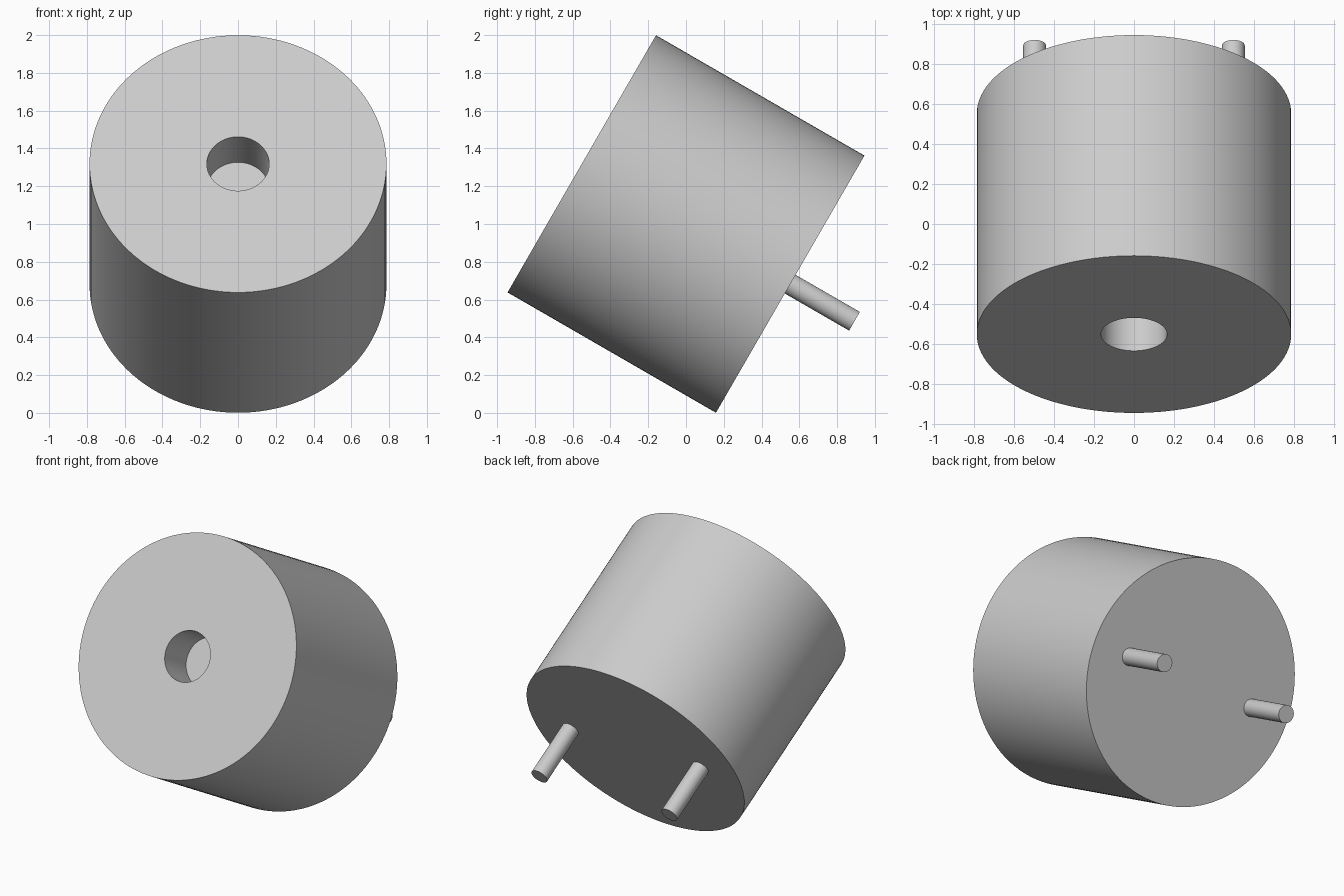
import bpy, bmesh, math
from mathutils import Matrix

cube = bpy.data.objects.get("Cube")
if cube:
    bpy.data.objects.remove(cube, do_unlink=True)

RADIUS, LENGTH = 0.786, 1.274
HOLE_RADIUS, HOLE_DEPTH = 0.165, 0.27
PIN_RADIUS, PIN_LENGTH, PIN_X = 0.057, 0.393, 0.497
TILT = Matrix.Translation((0, 0, 1)) @ Matrix.Rotation(math.radians(60), 4, 'X')

grey = bpy.data.materials.new("light grey")
grey.use_nodes = True
grey.diffuse_color = (0.6, 0.6, 0.6, 1)
grey.node_tree.nodes["Principled BSDF"].inputs["Base Color"].default_value = grey.diffuse_color


def turned(name, profile, sides, x=0):
    """Closed solid turned from (radius, height) points, tilted into place."""
    bm = bmesh.new()
    rings = [[bm.verts.new((r * math.cos(math.tau * i / sides),
                            r * math.sin(math.tau * i / sides), z))
              for i in range(sides)] for r, z in profile]
    for low, high in zip(rings, rings[1:]):
        for i in range(sides):
            j = (i + 1) % sides
            bm.faces.new((low[i], low[j], high[j], high[i]))
    bm.faces.new(rings[0])
    bm.faces.new(rings[-1])
    bmesh.ops.recalc_face_normals(bm, faces=bm.faces)
    mesh = bpy.data.meshes.new(name)
    bm.to_mesh(mesh)
    bm.free()
    mesh.materials.append(grey)
    obj = bpy.data.objects.new(name, mesh)
    bpy.context.collection.objects.link(obj)
    obj.matrix_world = TILT @ Matrix.Translation((x, 0, 0))
    bpy.ops.object.select_all(action='DESELECT')
    obj.select_set(True)
    bpy.context.view_layer.objects.active = obj
    bpy.ops.object.shade_smooth_by_angle(angle=math.radians(30))
    return obj


# Drum with a blind hole in its front face
half = LENGTH / 2
turned("drum_body", [(RADIUS, -half), (RADIUS, half),
                     (HOLE_RADIUS, half), (HOLE_RADIUS, half - HOLE_DEPTH)], 128)

# Two pins standing out of the back face
for name, x in (("left_pin", PIN_X), ("right_pin", -PIN_X)):
    turned(name, [(PIN_RADIUS, -half - PIN_LENGTH), (PIN_RADIUS, -half)], 48, x)
